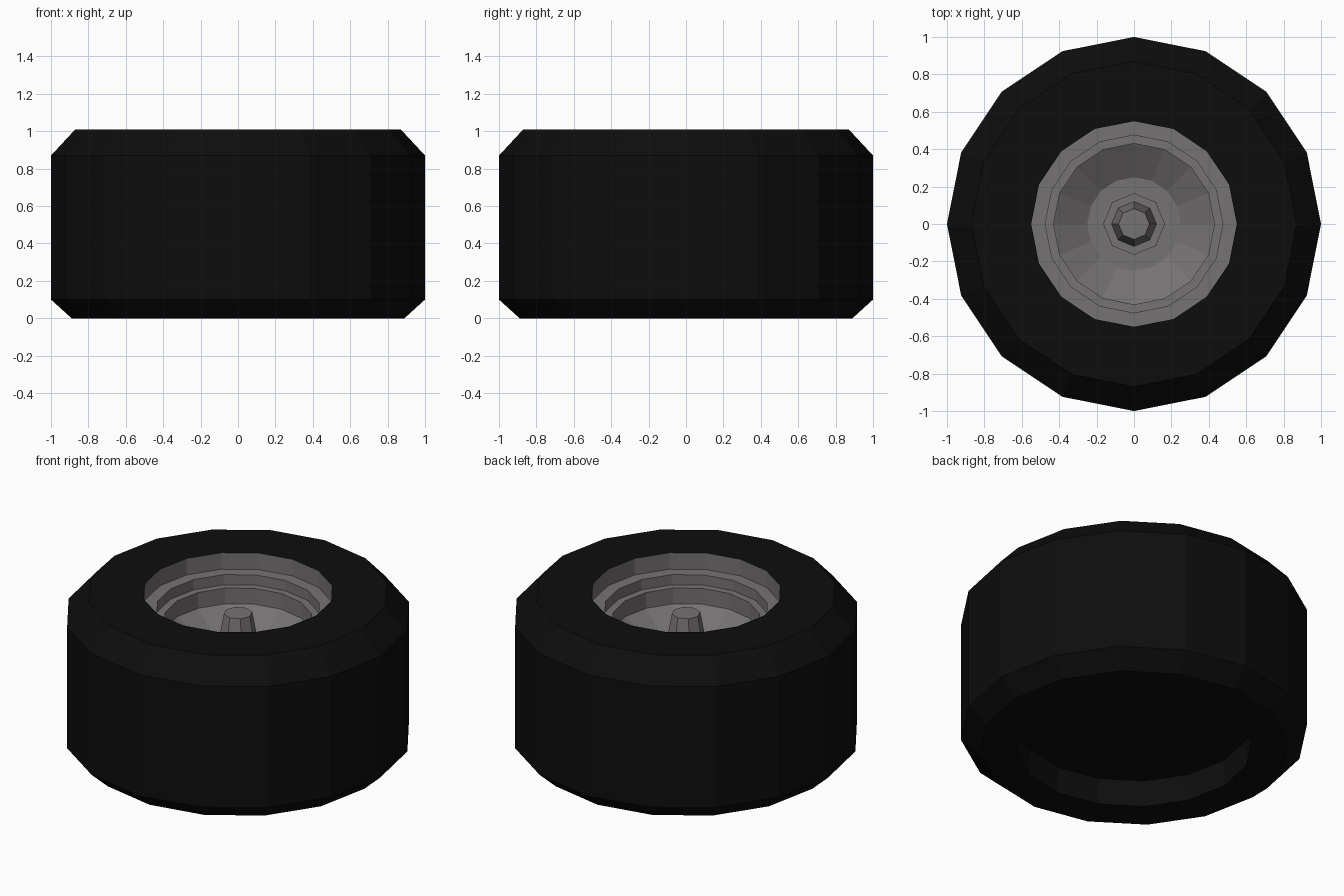
import bpy, bmesh, math

if "Cube" in bpy.data.objects:
    bpy.data.objects.remove(bpy.data.objects["Cube"])


def material(name, rgb):
    m = bpy.data.materials.new(name)
    m.diffuse_color = (*rgb, 1.0)
    m.use_nodes = True
    m.node_tree.nodes["Principled BSDF"].inputs["Base Color"].default_value = m.diffuse_color
    return m


rubber = material("black_rubber", (0.004, 0.004, 0.004))
metal = material("grey_metal", (0.18, 0.168, 0.172))


def lathe(name, profile, sides, mat, cap_start=False, cap_end=False):
    """Spin a (radius, height) profile round z into flat facets."""
    bm = bmesh.new()
    rings = []
    for r, z in profile:
        ring = []
        for k in range(sides):
            a = 2 * math.pi * k / sides
            ring.append(bm.verts.new((r * math.cos(a), r * math.sin(a), z)))
        rings.append(ring)
    for lo, hi in zip(rings, rings[1:]):
        for k in range(sides):
            n = (k + 1) % sides
            bm.faces.new((lo[k], lo[n], hi[n], hi[k]))
    if cap_start:
        bm.faces.new(rings[0][::-1])
    if cap_end:
        bm.faces.new(rings[-1])
    mesh = bpy.data.meshes.new(name)
    bm.to_mesh(mesh)
    bm.free()
    mesh.materials.append(mat)
    ob = bpy.data.objects.new(name, mesh)
    bpy.context.collection.objects.link(ob)
    return ob


# Tyre: recessed back, chamfered tread and flat front sidewall
lathe("tyre", [(0.68, 0.17), (0.68, 0.0), (0.89, 0.0), (1.0, 0.10),
               (1.0, 0.87), (0.87, 1.01), (0.55, 1.01)],
      16, rubber, cap_start=True)

# Rim: stepped barrel leading down to a dished floor
lathe("rim", [(0.55, 1.01), (0.55, 0.905), (0.475, 0.905), (0.475, 0.84),
              (0.43, 0.84), (0.43, 0.74), (0.25, 0.63)],
      16, metal, cap_end=True)

# Hub: low collar with a tapered axle cap
lathe("hub", [(0.165, 0.63), (0.165, 0.68), (0.12, 0.68), (0.083, 0.88)],
      8, metal, cap_end=True)
